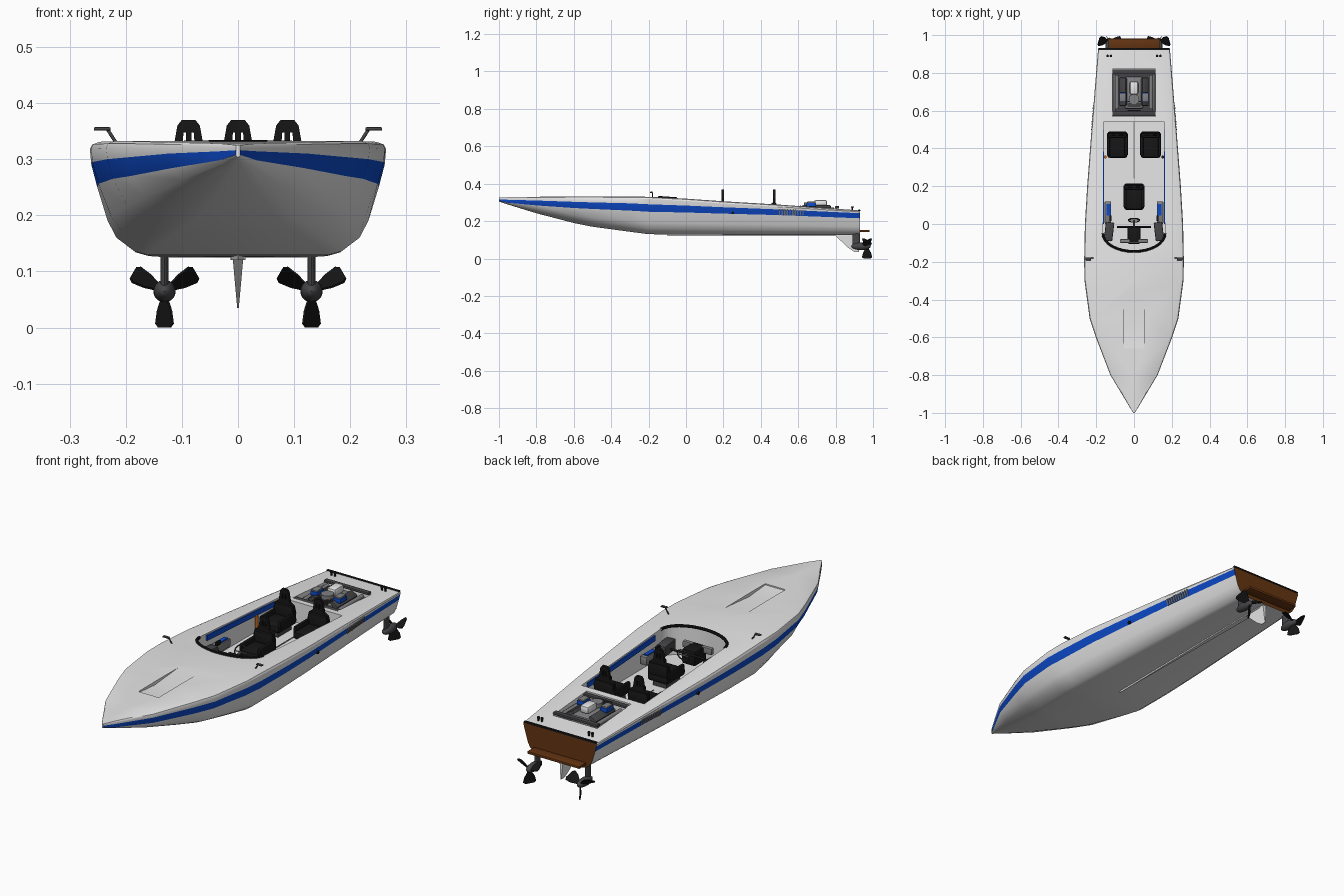
import bpy, bmesh, math
from mathutils import Matrix, Vector

cube = bpy.data.objects.get("Cube")
if cube:
    bpy.data.objects.remove(cube)
made = []


def material(name, rgb, rough=0.5):
    m = bpy.data.materials.new(name)
    m.use_nodes = True
    m.diffuse_color = (*rgb, 1)
    node = m.node_tree.nodes["Principled BSDF"]
    node.inputs["Base Color"].default_value = (*rgb, 1)
    node.inputs["Roughness"].default_value = rough
    return m


WHITE = material("gloss white", (.8, .8, .8))
BLUE = material("stripe blue", (.004, .07, .6))
BLACK = material("black", (.008, .008, .008))
DARK = material("dark grey", (.06, .06, .065))
GREY = material("metal grey", (.22, .22, .23))
BROWN = material("wood brown", (.13, .035, .006))
ORANGE = material("orange", (.5, .12, .01))


def finish(name, bm, *mats):
    bmesh.ops.recalc_face_normals(bm, faces=bm.faces)
    mesh = bpy.data.meshes.new(name)
    bm.to_mesh(mesh)
    bm.free()
    ob = bpy.data.objects.new(name, mesh)
    bpy.context.collection.objects.link(ob)
    for m in mats:
        mesh.materials.append(m)
    made.append(ob)
    return ob


def box(name, mat, center, size, bevel=0, rot=(0, 'X')):
    bm = bmesh.new()
    bmesh.ops.create_cube(bm, size=1)
    bmesh.ops.scale(bm, vec=size, verts=bm.verts)
    if bevel:
        bmesh.ops.bevel(bm, geom=bm.edges[:], offset=bevel, segments=2,
                        affect='EDGES', profile=0.5)
    bm.transform(Matrix.Translation(center) @ Matrix.Rotation(rot[0], 4, rot[1]))
    return finish(name, bm, mat)


def rod(name, mat, a, b, r, r2=None, sides=12):
    a, b = Vector(a), Vector(b)
    bm = bmesh.new()
    bmesh.ops.create_cone(bm, cap_ends=True, segments=sides, radius1=r,
                          radius2=r if r2 is None else r2, depth=(b - a).length)
    turn = (b - a).to_track_quat('Z', 'Y').to_matrix().to_4x4()
    bm.transform(Matrix.Translation((a + b) / 2) @ turn)
    return finish(name, bm, mat)


def prism(name, mat, outline, low, high, axis='z', matrix=None):
    """Extrude a 2D outline along one axis."""
    place = {'z': lambda p: (p[0], p[1], low), 'x': lambda p: (low, *p),
             'y': lambda p: (p[0], low, p[1])}[axis]
    bm = bmesh.new()
    face = bm.faces.new([bm.verts.new(place(p)) for p in outline])
    ext = bmesh.ops.extrude_face_region(bm, geom=[face])
    step = Vector([high - low if a == axis else 0 for a in "xyz"])
    bmesh.ops.translate(bm, vec=step,
                        verts=[v for v in ext["geom"] if isinstance(v, bmesh.types.BMVert)])
    if matrix:
        bm.transform(matrix)
    return finish(name, bm, *([mat] if mat else []))


def curve_part(name, mat, lines, closed, **settings):
    cu = bpy.data.curves.new(name, 'CURVE')
    for key, value in settings.items():
        setattr(cu, key, value)
    for pts in lines:
        s = cu.splines.new('POLY')
        s.points.add(len(pts) - 1)
        for p, co in zip(s.points, pts):
            p.co = (*co, 1)
        s.use_cyclic_u = closed
    tmp = bpy.data.objects.new(name + "_path", cu)
    bpy.context.collection.objects.link(tmp)
    bpy.context.view_layer.update()
    mesh = bpy.data.meshes.new_from_object(tmp.evaluated_get(bpy.context.evaluated_depsgraph_get()))
    bpy.data.objects.remove(tmp)
    bm = bmesh.new()
    bm.from_mesh(mesh)
    return finish(name, bm, mat)


# Hull stations: y, half width, deck, stripe top, stripe bottom, keel, bow sharpness
STATIONS = [(-1, .004, .325, .316, .308, .304, 1), (-.95, .035, .328, .314, .298, .288, 1),
            (-.8, .125, .33, .31, .284, .242, .9), (-.6, .202, .332, .303, .27, .19, .6),
            (-.5, .235, .332, .3, .265, .17, .4), (-.3, .262, .331, .295, .256, .143, .15),
            (-.2, .264, .33, .29, .25, .13, 0), (0, .26, .32, .283, .246, .128, 0),
            (.2, .248, .306, .274, .24, .127, 0), (.5, .225, .288, .262, .232, .126, 0),
            (.93, .19, .257, .242, .215, .125, 0)]
LOWER = [(.95, .95, 1), (.88, .78, .5), (.82, .62, .25), (.7, .36, .05), (.62, .22, 0)]


def half_ring(s):
    y, w, d, top, low, keel, v = s
    e = min(.012, (d - top) / 2)
    pts = [(0, d), (w * .94, d), (w * .985, d - e * .35), (w, d - e), (w * .99, top)]
    pts += [(w * (a + (b - a) * v), keel + (low - keel) * t) for a, b, t in LOWER]
    return pts + [(0, keel)]


def side_x(y):
    for a, b in zip(STATIONS, STATIONS[1:]):
        if a[0] <= y <= b[0]:
            return a[1] + (b[1] - a[1]) * (y - a[0]) / (b[0] - a[0])


bm = bmesh.new()
rings = []
for s in STATIONS:
    half = half_ring(s)
    full = half + [(-x, z) for x, z in half[-2:0:-1]]
    rings.append([bm.verts.new((x, s[0], z)) for x, z in full])
n = len(rings[0])
for a, b in zip(rings, rings[1:]):
    for i in range(n):
        f = bm.faces.new((a[i], a[(i + 1) % n], b[(i + 1) % n], b[i]))
        f.material_index = 1 if i in (4, n - 5) else 0
bm.faces.new(rings[0])
bm.faces.new(rings[-1]).material_index = 2
hull = finish("hull", bm, WHITE, BLUE, BROWN)

# Cockpit, engine bay and foredeck recess cut from the hull
arc = [(.165 * math.cos(t), -.05 + .095 * math.sin(t))
       for t in (math.pi * (1 + k / 16) for k in range(17))]
cutters = [prism("cockpit_cutter", None, arc + [(.162, .54), (-.162, .54)], .19, .5),
           prism("engine_bay_cutter", None, [(-.115, .57), (.115, .57), (.115, .82), (-.115, .82)], .19, .5),
           prism("recess_cutter", None, [(-.66, .36), (-.66, .326), (-.54, .316), (-.34, .334), (-.34, .36)],
                 -.052, .052, 'x')]
for c in cutters:
    mod = hull.modifiers.new("cut", 'BOOLEAN')
    mod.object, mod.operation, mod.solver = c, 'DIFFERENCE', 'EXACT'
    bpy.context.view_layer.objects.active = hull
    bpy.ops.object.modifier_apply(modifier=mod.name)
    made.remove(c)
    bpy.data.objects.remove(c)

# Cockpit trim
curve_part("windscreen_trim", BLACK, [[(x, y, .331 - .07 * (y + .2)) for x, y in arc]], False,
           dimensions='3D', bevel_depth=.007, bevel_resolution=2)
box("floor_seam", GREY, (0, .39, .191), (.004, .3, .004))


# Bucket seats
def seat(x, y, name):
    box(name + "_base", DARK, (x, y, .205), (.07, .1, .03))
    box(name + "_cushion", BLACK, (x, y, .232), (.105, .14, .035), .012)
    for s in (-1, 1):
        box(name + "_bolster", BLACK, (x + s * .047, y, .25), (.016, .12, .04), .006)
    right = [(.05, .22), (.055, .27), (.048, .3), (.028, .315), (.02, .36), (.012, .37)]
    outline = right + [(-a, b) for a, b in right[::-1]]
    slots = [[(s * .005, .325), (s * .011, .325), (s * .009, .348), (s * .005, .348)] for s in (-1, 1)]
    lines = [[(a, b, 0) for a, b in loop] for loop in [outline] + slots]
    back = curve_part(name + "_back", BLACK, lines, True, dimensions='2D', fill_mode='BOTH', extrude=.006)
    back.data.transform(Matrix.Translation((x, y + .052, 0)) @ Matrix.Rotation(math.pi / 2, 4, 'X'))
    box(name + "_back_pad", BLACK, (x, y + .05, .265), (.1, .03, .07), .012)


seat(0, .145, "driver_seat")
seat(-.088, .42, "right_rear_seat")
seat(.088, .42, "left_rear_seat")

# Dashboard and steering wheel
box("dashboard", BLACK, (0, -.06, .245), (.07, .09, .07), .01)
box("gauge_panel", GREY, (0, -.09, .265), (.15, .02, .03), .004)
rod("dash_rail", BLACK, (-.09, -.015, .262), (.09, -.015, .262), .005)
rod("steering_column", DARK, (0, -.04, .255), (0, .02, .27), .006)
ring = [(.03 * math.cos(t), .02 + .01 * math.sin(t), .27 + .028 * math.sin(t))
        for t in (k * math.pi / 12 for k in range(24))]
curve_part("steering_wheel", DARK, [ring], True, dimensions='3D', bevel_depth=.003, bevel_resolution=2)
rod("wheel_spoke", GREY, (-.03, .02, .27), (.03, .02, .27), .0025)

# Engine
box("bay_floor", DARK, (0, .695, .193), (.228, .248, .006))
box("engine_block", GREY, (0, .695, .235), (.1, .17, .08), .01)
box("intake", WHITE, (0, .72, .295), (.045, .07, .035), .01)
rod("air_filter", GREY, (0, .66, .28), (0, .66, .3), .028, sides=20)
for y in (.585, .808):
    box("bay_rail", DARK, (0, y, .274), (.23, .022, .012), .003)
for k in range(5):
    box("intake_rib", DARK, (0, .6 + k * .012, .278), (.07, .005, .012))

# Parts mirrored on both sides
for s in (-1, 1):
    box("inner_lining", GREY, (s * .105, .695, .23), (.012, .2, .06), .003)
    prism("inner_stripe", BLUE, [(0, .312), (.5, .281), (.5, .258), (0, .288)], s * .158, s * .1655, 'x')
    box("cylinder_head", DARK, (s * .055, .7, .265), (.04, .15, .03), .006, (s * .5, 'Y'))
    box("engine_box", BLUE, (s * .06, .67, .287), (.036, .05, .02), .002)
    box("engine_box_lid", GREY, (s * .06, .67, .3), (.03, .044, .008), .002)
    rod("exhaust_pipe", GREY, (s * .09, .61, .262), (s * .09, .79, .262), .01)
    box("side_console", DARK, (s * .132, -.04, .25), (.045, .1, .05), .006, (s * .12, 'Z'))
    box("armrest", GREY, (s * .138, .06, .245), (.035, .12, .04), .006)
    box("console_screen", BLUE, (s * .135, .075, .268), (.02, .06, .006))
    box("throttle", BLACK, (s * .125, .03, .275), (.012, .03, .02), .003)
    rod("bottle", ORANGE if s < 0 else BLACK, (s * .152, .355, .21), (s * .152, .355, .27), .008)
    # Mirrors and cleats
    rod("mirror_arm", DARK, (s * .215, -.18, .326), (s * .232, -.18, .352), .003)
    box("mirror", DARK, (s * .242, -.185, .354), (.03, .014, .006), .002)
    for k in (0, 1):
        rod("cleat_post", BLACK, (s * (.122 + k * .018), .89, .255), (s * (.122 + k * .018), .89, .274), .004)
        rod("cleat_cap", BLACK, (s * (.122 + k * .018), .89, .272), (s * (.122 + k * .018), .89, .278), .007)
    # Side vents
    for k in range(10):
        y = .5 + k * .014
        box("vent_slat", GREY, (s * (side_x(y) * .975), y, .246), (.006, .007, .03), 0, (s * .35, 'Y'))
    rod("side_outlet", BLACK, (s * .22, .25, .245), (s * .242, .25, .245), .007)
    # Drive legs and propellers
    leg = rod("drive_leg", DARK, (0, 0, .055), (0, 0, .15), 1, sides=20)
    leg.data.transform(Matrix.Translation((s * .131, .91, 0)) @ Matrix.Diagonal((.007, .02, 1, 1)))
    bm = bmesh.new()
    bmesh.ops.create_uvsphere(bm, u_segments=20, v_segments=12, radius=1)
    bm.transform(Matrix.Translation((s * .131, .935, .065)) @ Matrix.Diagonal((.02, .052, .02, 1)))
    finish("gear_pod", bm, DARK)
    blade = [(-.008, -.01), (-.024, -.035), (-.03, -.058), (-.02, -.065),
             (.02, -.065), (.03, -.058), (.024, -.035), (.008, -.01)]
    for k in range(3):
        turn = (Matrix.Translation((s * .131, .968, .065)) @ Matrix.Rotation(k * math.tau / 3, 4, 'Y')
                @ Matrix.Rotation(s * math.radians(60), 4, 'Z'))
        prism("propeller_blade", BLACK, blade, -.002, .002, 'y', turn)

# Stern
box("stern_trim", BLACK, (0, .926, .257), (.375, .012, .008), .002)
box("swim_step", BROWN, (0, .955, .147), (.27, .052, .012), .003)
prism("keel_strip", WHITE, [(0, -.1), (.013, .8), (.011, .9), (-.011, .9), (-.013, .8)], .12, .135)
fin = prism("skeg", WHITE, [(.79, .13), (.87, .055), (.9, .035), (.925, .035), (.92, .13)], -.01, .01, 'x')
for v in fin.data.vertices:
    v.co.x *= .1 + 9 * (v.co.z - .03)

bpy.ops.object.select_all(action='DESELECT')
for ob in made:
    ob.select_set(True)
bpy.context.view_layer.objects.active = hull
bpy.ops.object.shade_smooth_by_angle(angle=math.radians(32))
